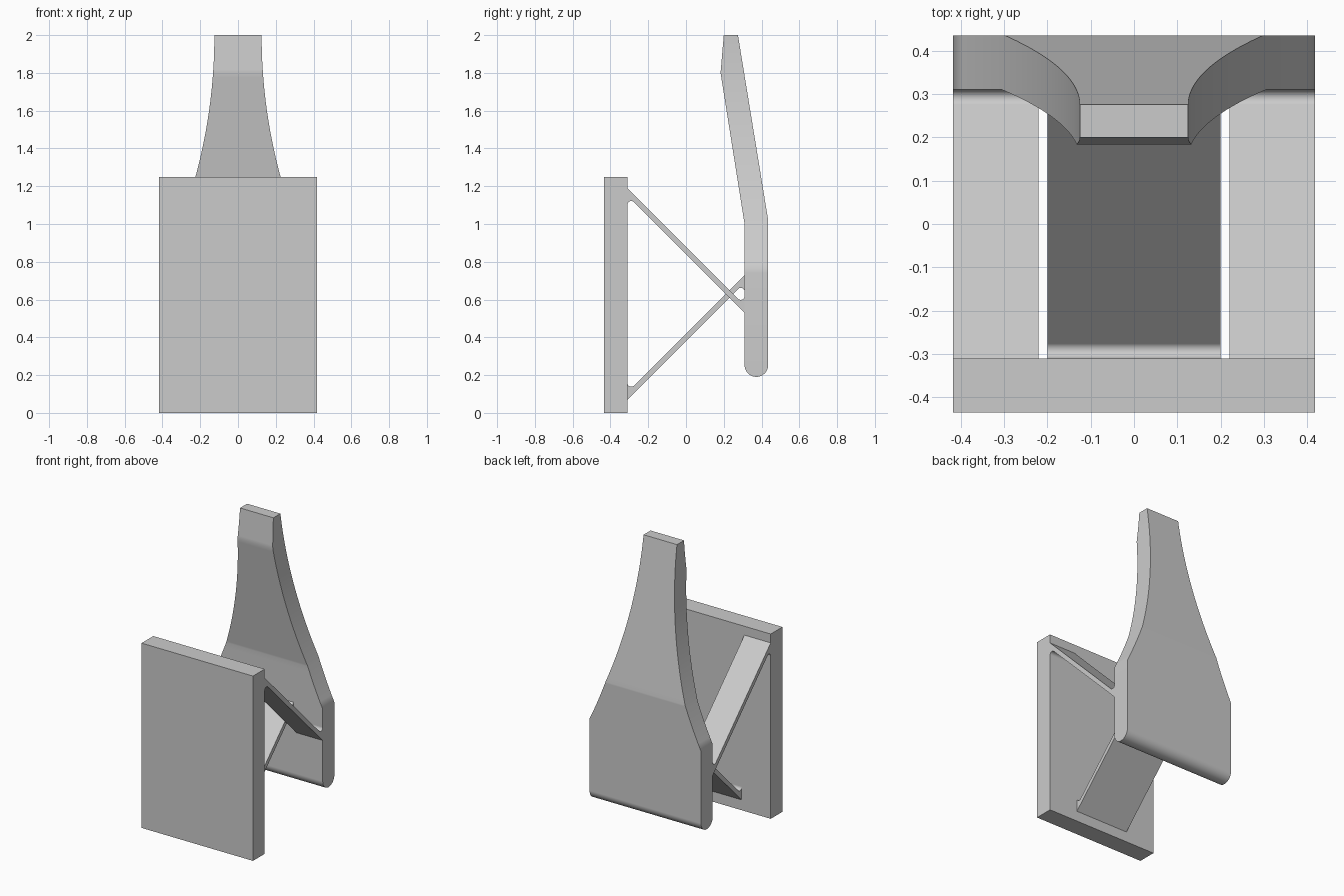
import bpy, bmesh, math

cube = bpy.data.objects.get("Cube")
if cube:
    bpy.data.objects.remove(cube, do_unlink=True)

grey = bpy.data.materials.new("plain grey")
grey.use_nodes = True
colour = (0.6, 0.6, 0.6, 1)
grey.diffuse_color = colour
grey.node_tree.nodes["Principled BSDF"].inputs["Base Color"].default_value = colour

HALF_W, OUT, INN = 0.417, 0.435, 0.31   # half width, outer and inner faces in y


def finish(name, bm):
    bmesh.ops.recalc_face_normals(bm, faces=bm.faces)
    mesh = bpy.data.meshes.new(name)
    bm.to_mesh(mesh)
    bm.free()
    mesh.materials.append(grey)
    obj = bpy.data.objects.new(name, mesh)
    bpy.context.collection.objects.link(obj)
    bpy.ops.object.select_all(action='DESELECT')
    obj.select_set(True)
    bpy.context.view_layer.objects.active = obj
    bpy.ops.object.shade_smooth_by_angle(angle=math.radians(30))
    weighted = obj.modifiers.new("even_shading", 'WEIGHTED_NORMAL')
    weighted.keep_sharp = True
    return obj


def extrude_x(name, profile, x0, x1):
    """Extrude a (y, z) outline from x0 to x1."""
    bm = bmesh.new()
    face = bm.faces.new([bm.verts.new((x0, y, z)) for y, z in profile])
    new = bmesh.ops.extrude_face_region(bm, geom=[face])["geom"]
    verts = [v for v in new if isinstance(v, bmesh.types.BMVert)]
    bmesh.ops.translate(bm, verts=verts, vec=(x1 - x0, 0, 0))
    return finish(name, bm)


def along(path, z):
    """Interpolate y on a list of (z, y) points."""
    for (z0, y0), (z1, y1) in zip(path, path[1:]):
        if z <= z1:
            return y0 + (y1 - y0) * (z - z0) / (z1 - z0)
    return path[-1][1]


# Front plate
extrude_x("front_plate", [(-OUT, 0), (-INN, 0), (-INN, 1.25), (-OUT, 1.25)], -HALF_W, HALF_W)

# Crossing flexure strips: 45 degree bands with a fillet in each acute corner
R = 0.02
reach = R / math.tan(math.pi / 8)
cy, cz = -INN + R, 1.15 - reach
fillet = [(cy + R * math.cos(a), cz + R * math.sin(a))
          for a in (math.radians(180 - 13.5 * i) for i in range(11))]
half_band = [(-INN, 1.19)] + [p for p in reversed(fillet)][::-1]
band = half_band + [(-y, 1.72 - z) for y, z in half_band]
flipped = [(y, 1.26 - z) for y, z in band]
extrude_x("left_strip", band, 0.22, HALF_W)
extrude_x("right_strip", band, -HALF_W, -0.22)
extrude_x("middle_strip", flipped, -0.2, 0.2)

# Lever arm: rings stacked in height, round foot, bent blade, curved taper
front = [(0.25, INN), (1.0, INN), (1.8, 0.183), (2.0, 0.2)]
back = [(0.25, OUT), (1.02, OUT), (2.0, 0.275)]
ARC, NECK = 2.86, 0.125
rad = (OUT - INN) / 2
mid = (OUT + INN) / 2
foot_z = 0.253
rings = []
for i in range(1, 9):
    a = math.radians(90 * i / 8)
    rings.append((foot_z - rad * math.cos(a), mid - rad * math.sin(a), mid + rad * math.sin(a)))
start = 2 - math.sqrt(ARC ** 2 - (ARC - HALF_W + NECK) ** 2)
levels = [start, 1.0, 1.02, 1.8, 2.0]
levels += [start + (2 - start) * i / 28 for i in range(1, 28)]
for z in sorted(levels):
    rings.append((z, along(front, z), along(back, z)))

bm = bmesh.new()
bottom = [bm.verts.new((s * HALF_W, mid, foot_z - rad)) for s in (-1, 1)]
previous = None
for z, yf, yb in rings:
    d = 2 - z
    w = HALF_W if z <= start else NECK + ARC - math.sqrt(ARC ** 2 - d ** 2)
    ring = [bm.verts.new(p) for p in ((-w, yf, z), (w, yf, z), (w, yb, z), (-w, yb, z))]
    if previous is None:
        l, r = bottom
        bm.faces.new((l, r, ring[1], ring[0]))
        bm.faces.new((r, l, ring[3], ring[2]))
        bm.faces.new((r, ring[2], ring[1]))
        bm.faces.new((l, ring[0], ring[3]))
    else:
        for k in range(4):
            n = (k + 1) % 4
            bm.faces.new((previous[k], previous[n], ring[n], ring[k]))
    previous = ring
bm.faces.new(previous)
finish("lever_arm", bm)
